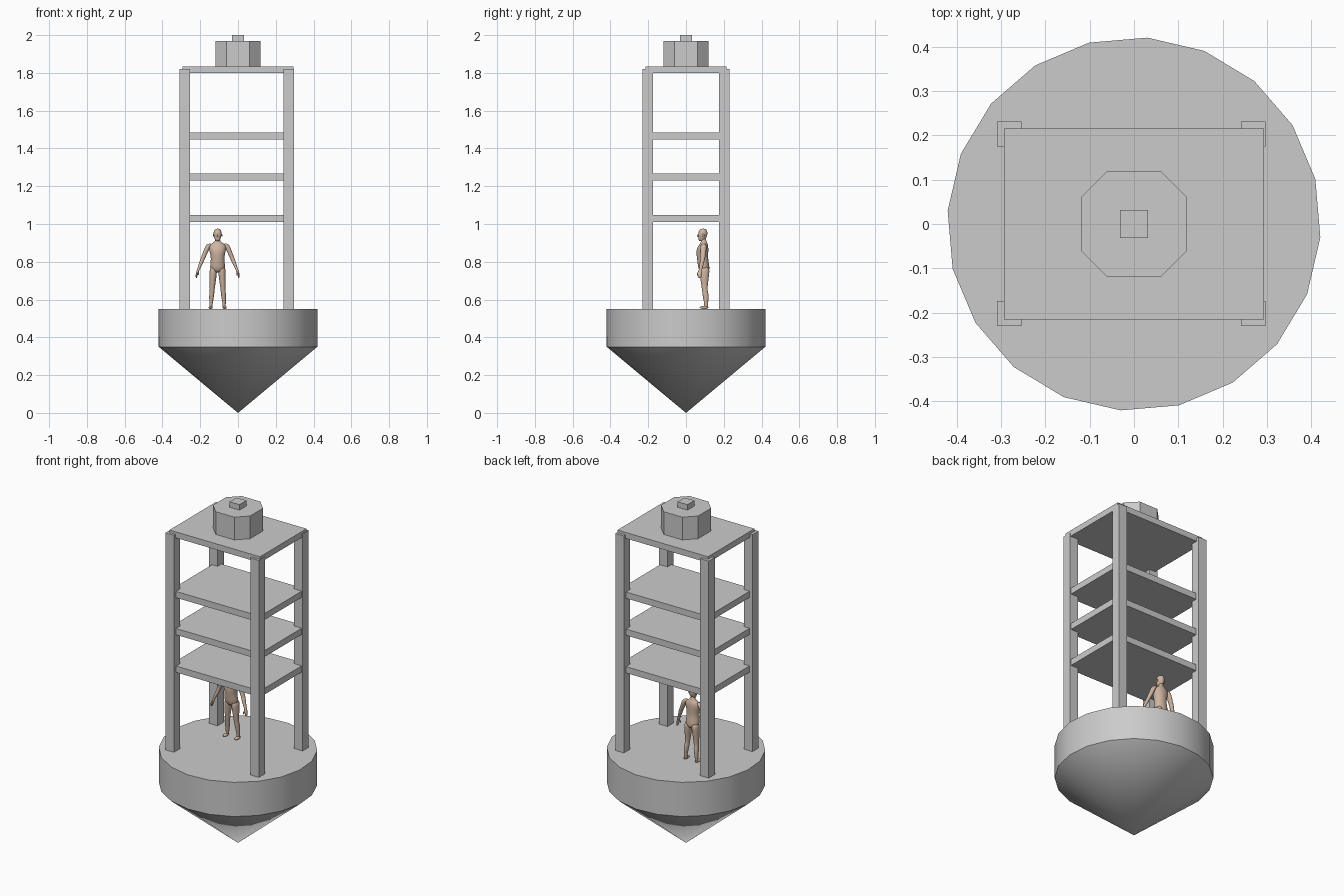
import bpy, bmesh
from math import sin, cos, pi, radians

if "Cube" in bpy.data.objects:
    bpy.data.objects.remove(bpy.data.objects["Cube"])

skin = bpy.data.materials.new("skin_tan")
skin.diffuse_color = (0.62, 0.46, 0.36, 1)
skin.use_nodes = True
skin.node_tree.nodes["Principled BSDF"].inputs["Base Color"].default_value = skin.diffuse_color


def finish(name, bm, angle=None, mat=None, subdiv=0):
    bmesh.ops.recalc_face_normals(bm, faces=bm.faces)
    mesh = bpy.data.meshes.new(name)
    bm.to_mesh(mesh)
    bm.free()
    ob = bpy.data.objects.new(name, mesh)
    bpy.context.collection.objects.link(ob)
    if mat:
        mesh.materials.append(mat)
    if angle:
        bpy.ops.object.select_all(action='DESELECT')
        ob.select_set(True)
        bpy.context.view_layer.objects.active = ob
        bpy.ops.object.shade_smooth_by_angle(angle=radians(angle))
    if subdiv:
        ob.modifiers.new("subdivide", 'SUBSURF').levels = subdiv
        ob.modifiers["subdivide"].render_levels = subdiv
    return ob


def box(name, x0, x1, y0, y1, z0, z1):
    bm = bmesh.new()
    bmesh.ops.create_cube(bm, size=1)
    for v in bm.verts:
        v.co = (x0 + (v.co.x + .5) * (x1 - x0),
                y0 + (v.co.y + .5) * (y1 - y0),
                z0 + (v.co.z + .5) * (z1 - z0))
    return finish(name, bm)


def loft(name, rings, sides=12, phase=0.0, **kw):
    """Horizontal elliptical rings (x, y, z, rx, ry) joined into a closed skin."""
    bm = bmesh.new()
    loops = []
    for x, y, z, rx, ry in rings:
        loops.append([bm.verts.new((x + rx * cos(phase + 2 * pi * i / sides),
                                    y + ry * sin(phase + 2 * pi * i / sides), z))
                      for i in range(sides)])
    for a, b in zip(loops, loops[1:]):
        for i in range(sides):
            j = (i + 1) % sides
            bm.faces.new((a[i], a[j], b[j], b[i]))
    bm.faces.new(loops[0])
    bm.faces.new(loops[-1])
    bmesh.ops.remove_doubles(bm, verts=bm.verts, dist=1e-5)
    return finish(name, bm, **kw)


def ball(name, c, r):
    bm = bmesh.new()
    bmesh.ops.create_uvsphere(bm, u_segments=12, v_segments=8, radius=1)
    for v in bm.verts:
        v.co = [c[k] + v.co[k] * r[k] for k in range(3)]
    return finish(name, bm, angle=180, mat=skin)


# Float: 20-sided drum over a cone
loft("float_hull", [(0, 0, 0, 0, 0), (0, 0, .35, .421, .421), (0, 0, .55, .421, .421)],
     sides=20, phase=radians(-4.1), angle=30)

# Corner posts
for xn, x0, x1 in (("left", -.309, -.254), ("right", .241, .296)):
    for yn, y0, y1 in (("front", -.23, -.174), ("back", .175, .231)):
        box(f"{yn}_{xn}_post", x0, x1, y0, y1, .545, 1.82)

# Shelves and top plate
for i, z in enumerate((1.01, 1.23, 1.447)):
    box(f"shelf_{i + 1}", -.29, .29, -.21, .21, z, z + .037)
box("top_plate", -.293, .293, -.215, .215, 1.8, 1.835)

# Octagonal lantern and cap
bm = bmesh.new()
octagon = [(.12, .06), (.06, .12), (-.06, .12), (-.12, .06),
           (-.12, -.06), (-.06, -.12), (.06, -.12), (.12, -.06)]
base = bm.faces.new([bm.verts.new((x, y, 1.835)) for x, y in octagon])
ext = bmesh.ops.extrude_face_region(bm, geom=[base], use_keep_orig=True)
for v in ext["geom"]:
    if isinstance(v, bmesh.types.BMVert):
        v.co.z = 1.968
finish("lantern", bm)
box("lantern_cap", -.032, .032, -.032, .032, 1.965, 2.0)

# Standing figure, facing front
CX = -.108
body = dict(angle=180, mat=skin, subdiv=1)
loft("figure_torso", [(CX, .098, .742, .020, .020), (CX, .096, .76, .042, .031),
                      (CX, .092, .785, .041, .031), (CX, .088, .815, .036, .030),
                      (CX, .086, .845, .041, .033), (CX, .088, .872, .049, .032),
                      (CX, .093, .892, .045, .024), (CX, .095, .902, .022, .017),
                      (CX, .093, .912, .013, .014), (CX, .091, .93, .012, .013)], **body)
loft("figure_head", [(CX, .079, .909, .008, .009), (CX, .083, .915, .014, .017),
                     (CX, .088, .932, .020, .024), (CX, .089, .95, .023, .026),
                     (CX, .09, .966, .020, .023), (CX, .091, .976, .010, .012)], **body)
ball("figure_nose", (CX, .063, .938), (.003, .005, .006))
for n, s in (("left", -1), ("right", 1)):
    def P(dx, y, z, rx, ry):
        return (CX + s * dx, y, z, rx, ry)
    ball(f"figure_{n}_ear", (CX + s * .0225, .092, .94), (.003, .005, .007))
    loft(f"figure_{n}_leg", [P(.022, .097, .775, .018, .026), P(.023, .098, .75, .021, .028),
                             P(.025, .098, .715, .019, .023), P(.028, .098, .665, .014, .016),
                             P(.029, .1, .645, .013, .015), P(.032, .105, .62, .014, .017),
                             P(.034, .106, .59, .010, .012), P(.035, .107, .565, .008, .010),
                             P(.035, .107, .552, .009, .011)], **body)
    ball(f"figure_{n}_foot", (CX + s * .037, .096, .558), (.011, .024, .008))
    loft(f"figure_{n}_arm", [P(.040, .093, .897, .012, .012), P(.050, .093, .885, .015, .017),
                             P(.060, .092, .86, .014, .016), P(.075, .09, .825, .012, .013),
                             P(.080, .088, .813, .012, .012), P(.089, .083, .79, .011, .012),
                             P(.101, .077, .76, .007, .008), P(.105, .075, .75, .007, .011),
                             P(.109, .073, .737, .007, .013), P(.112, .072, .725, .005, .011),
                             P(.112, .072, .713, .003, .007)], **body)
    loft(f"figure_{n}_thumb", [P(.103, .069, .75, .004, .005), P(.102, .061, .737, .004, .004),
                               P(.101, .058, .727, .002, .002)], sides=8, **body)
